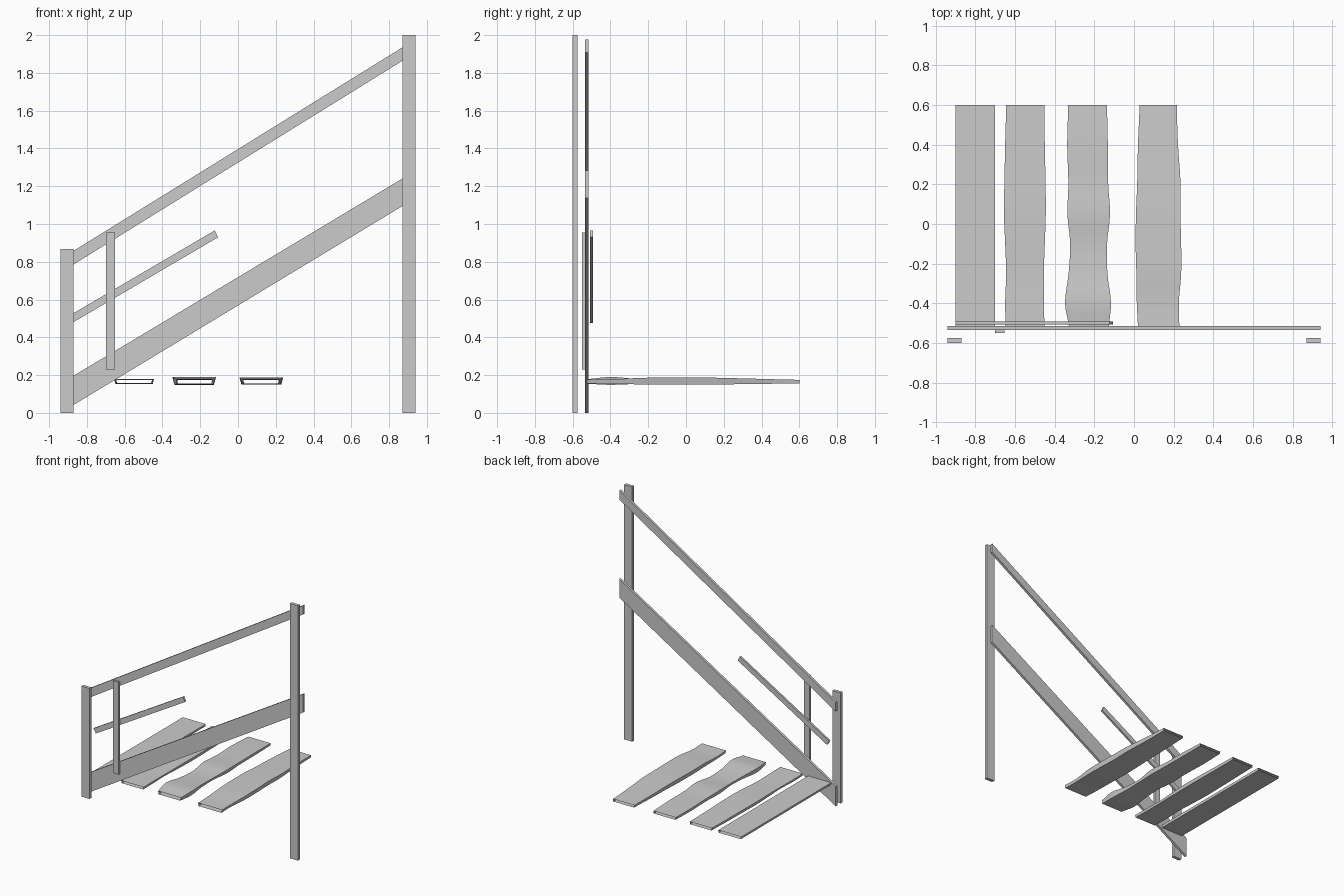
import bpy, bmesh

if "Cube" in bpy.data.objects:
    bpy.data.objects.remove(bpy.data.objects["Cube"])

def make_object(name, bm):
    bmesh.ops.recalc_face_normals(bm, faces=bm.faces)
    me = bpy.data.meshes.new(name)
    bm.to_mesh(me)
    bm.free()
    ob = bpy.data.objects.new(name, me)
    bpy.context.collection.objects.link(ob)
    return ob

def board(name, outline, y0, y1):
    """Flat board: an x-z outline given thickness along y."""
    bm = bmesh.new()
    face = bm.faces.new([bm.verts.new((x, y0, z)) for x, z in outline])
    ext = bmesh.ops.extrude_face_region(bm, geom=[face])
    moved = [v for v in ext["geom"] if isinstance(v, bmesh.types.BMVert)]
    bmesh.ops.translate(bm, verts=moved, vec=(0, y1 - y0, 0))
    return make_object(name, bm)

def upright(name, x0, x1, z0, z1, y0, y1):
    return board(name, [(x0, z0), (x1, z0), (x1, z1), (x0, z1)], y0, y1)

# posts and baluster
upright("lower_post", -0.94, -0.87, 0, 0.867, -0.60, -0.575)
upright("upper_post", 0.87, 0.94, 0, 2.0, -0.60, -0.575)
upright("baluster", -0.70, -0.652, 0.23, 0.955, -0.55, -0.535)

# stringer and handrail with plumb-cut ends
board("stringer", [(-0.94, 0.0), (0.94, 1.137), (0.94, 1.282), (-0.94, 0.155)], -0.535, -0.515)
board("handrail", [(-0.94, 0.743), (0.94, 1.907), (0.94, 1.978), (-0.94, 0.815)], -0.535, -0.515)

# short middle rail with square-cut ends
board("middle_rail", [(-0.88, 0.475), (-0.105, 0.930), (-0.123, 0.966), (-0.90, 0.511)], -0.507, -0.492)

# tread stations along y; each row gives left x, right x and swell of the sleeve
STATIONS = [-0.525, -0.4, -0.25, -0.1, 0.05, 0.2, 0.4, 0.6]
TREADS = [
    ([-0.90] * 8, [-0.70] * 8, [0] * 8),
    ([-0.647, -0.65, -0.645, -0.65, -0.656, -0.654, -0.65, -0.645],
     [-0.452, -0.454, -0.455, -0.45, -0.445, -0.446, -0.45, -0.452],
     [0, 0, -0.002, 0.002, 0.005, 0.004, 0.002, 0]),
    ([-0.327, -0.348, -0.330, -0.322, -0.336, -0.331, -0.337, -0.332],
     [-0.128, -0.116, -0.134, -0.136, -0.121, -0.130, -0.132, -0.136],
     [0.004, 0.015, 0.004, 0, 0.01, 0.004, 0.004, 0]),
    ([0.02, 0.014, 0.012, 0.008, 0.010, 0.016, 0.02, 0.028],
     [0.229, 0.226, 0.238, 0.238, 0.234, 0.235, 0.222, 0.216],
     [0.003, 0.002, 0.01, 0.012, 0.013, 0.01, 0.005, 0]),
]

def spline(p, i, t):
    a, b, c, d = (p[min(max(i + k, 0), len(p) - 1)] for k in (-1, 0, 1, 2))
    return b + 0.5 * t * (c - a + t * (2*a - 5*b + 4*c - d + t * (3*(b - c) + d - a)))

def tread(name, left, right, swell, steps=4):
    """Open-ended sleeve swept through the stations."""
    bm = bmesh.new()
    rings = []
    samples = [(i, k / steps) for i in range(7) for k in range(steps)] + [(6, 1.0)]
    for i, t in samples:
        y = STATIONS[i] + (STATIONS[i + 1] - STATIONS[i]) * t
        x0, x1, s = (spline(p, i, t) for p in (left, right, swell))
        top, low, inset = 0.175 + s, 0.156 - 0.5 * s, 0.004 + 0.5 * abs(s)
        ring = [(x0 + inset, low), (x0, top)]
        ring += [(x0 + (x1 - x0) * f, top) for f in (0.33, 0.67)]
        ring += [(x1, top), (x1 - inset, low)]
        rings.append([bm.verts.new((x, y, z)) for x, z in ring])
    for a, b in zip(rings, rings[1:]):
        for k in range(6):
            j = (k + 1) % 6
            bm.faces.new((a[k], a[j], b[j], b[k]))
    ob = make_object(name, bm)
    bpy.context.view_layer.objects.active = ob
    ob.select_set(True)
    bpy.ops.object.shade_smooth_by_angle()
    ob.select_set(False)

# treads
for n, shape in enumerate(TREADS, 1):
    tread(f"tread_{n}", *shape)
